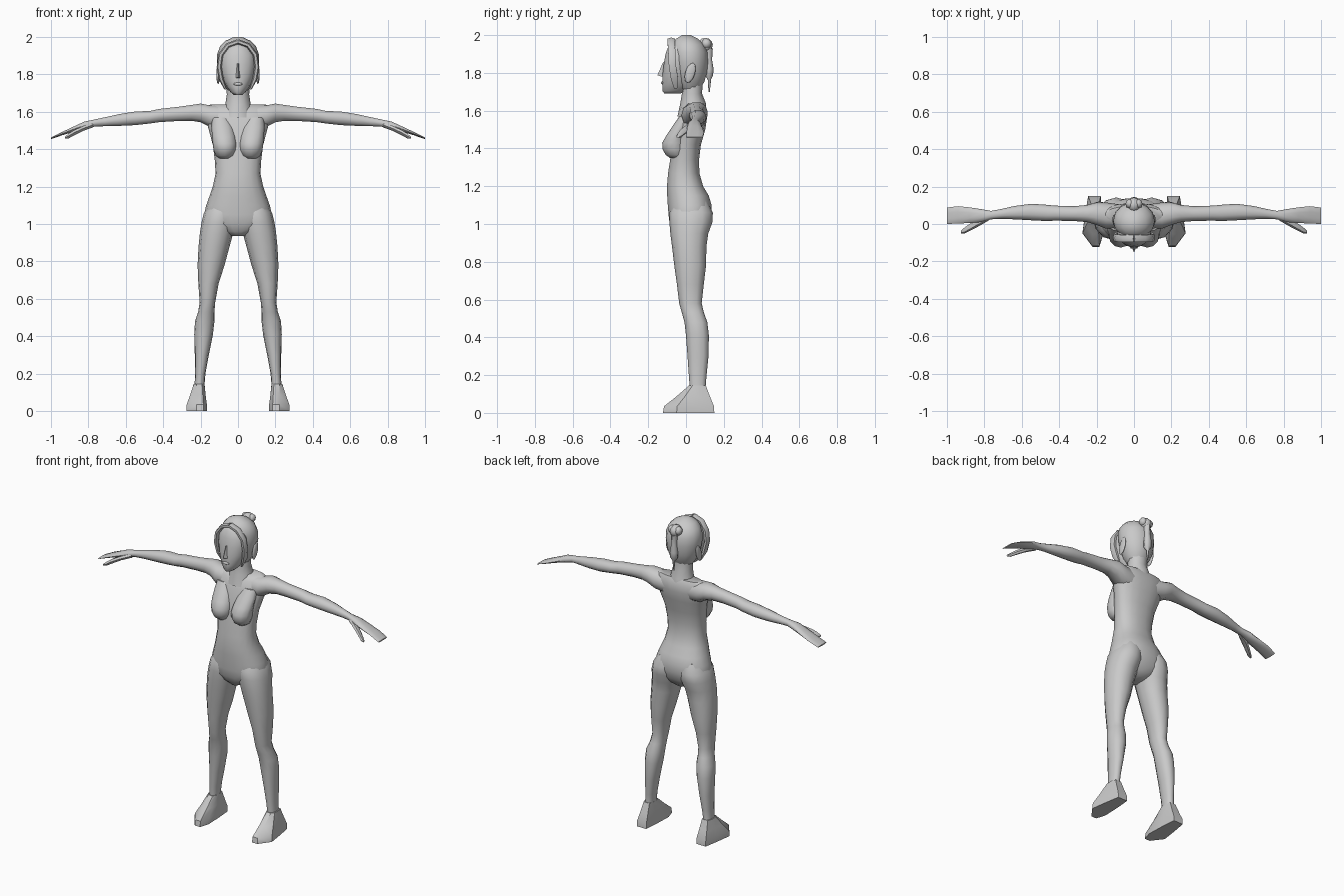
import bpy, bmesh, math
from mathutils import Vector

grey = bpy.data.materials.new("plain grey")
grey.diffuse_color = (0.588, 0.588, 0.588, 1)


def finish(ob, angle=50):
    ob.data.materials.append(grey)
    bpy.ops.object.select_all(action='DESELECT')
    ob.select_set(True)
    bpy.context.view_layer.objects.active = ob
    bpy.ops.object.shade_smooth_by_angle(angle=math.radians(angle))
    return ob


def skin(name, rings, side=1, angle=50):
    """Bridge equal-sized rings of points and cap both ends."""
    bm = bmesh.new()
    rows = [[bm.verts.new((p[0] * side, p[1], p[2])) for p in r] for r in rings]
    n = len(rows[0])
    for a, b in zip(rows, rows[1:]):
        for i in range(n):
            j = (i + 1) % n
            bm.faces.new((a[i], a[j], b[j], b[i]))
    bm.faces.new(rows[0])
    bm.faces.new(rows[-1])
    bmesh.ops.recalc_face_normals(bm, faces=bm.faces)
    me = bpy.data.meshes.new(name)
    bm.to_mesh(me)
    bm.free()
    ob = bpy.data.objects.new(name, me)
    bpy.context.collection.objects.link(ob)
    return finish(ob, angle)


def loft(name, axis, sections, n=12, power=2.0, side=1):
    """Sections are (position, a min, a max, b min, b max); a,b = x,y along z or y,z along x."""
    rings = []
    for t, a0, a1, b0, b1 in sections:
        ring = []
        for i in range(n):
            ang = 2 * math.pi * i / n
            c, s = math.cos(ang), math.sin(ang)
            a = (a0 + a1) / 2 + (a1 - a0) / 2 * math.copysign(abs(c) ** (2 / power), c)
            b = (b0 + b1) / 2 + (b1 - b0) / 2 * math.copysign(abs(s) ** (2 / power), s)
            ring.append((a, b, t) if axis == 'z' else (t, a, b))
        rings.append(ring)
    return skin(name, rings, side)


def column(name, sections, **kw):
    """Centred loft from (z, half width, front, back)."""
    return loft(name, 'z', [(z, -w, w, f, b) for z, w, f, b in sections], **kw)


def ball(name, centre, size, segs=10):
    bpy.ops.mesh.primitive_uv_sphere_add(segments=segs, ring_count=6, location=centre)
    ob = bpy.context.object
    ob.name = name
    ob.scale = size
    return finish(ob)


# torso and neck
column("torso", [
    (0.935, 0.035, -0.05, 0.07), (0.96, 0.10, -0.07, 0.10), (1.00, 0.175, -0.088, 0.125),
    (1.05, 0.182, -0.094, 0.138), (1.10, 0.170, -0.098, 0.137), (1.15, 0.152, -0.101, 0.122),
    (1.20, 0.135, -0.102, 0.092), (1.27, 0.120, -0.096, 0.072), (1.34, 0.124, -0.085, 0.070),
    (1.42, 0.134, -0.075, 0.080), (1.50, 0.155, -0.058, 0.103), (1.56, 0.172, -0.040, 0.112),
    (1.61, 0.178, -0.020, 0.110), (1.638, 0.150, 0.01, 0.095)], n=18, power=2.3)
column("neck", [
    (1.57, 0.09, -0.045, 0.11), (1.64, 0.068, -0.03, 0.105), (1.69, 0.060, -0.022, 0.085),
    (1.78, 0.062, -0.02, 0.09)])

# head: skull with hair volume, then the narrower face in front
column("skull", [
    (1.715, 0.055, -0.03, 0.075), (1.75, 0.080, -0.055, 0.098), (1.80, 0.100, -0.068, 0.113),
    (1.86, 0.111, -0.078, 0.119), (1.91, 0.111, -0.082, 0.115), (1.95, 0.096, -0.074, 0.098),
    (1.98, 0.066, -0.055, 0.066), (2.00, 0.022, -0.02, 0.025)], n=14)
column("face", [
    (1.690, 0.022, -0.115, -0.03), (1.705, 0.040, -0.127, 0.0), (1.735, 0.062, -0.127, 0.02),
    (1.765, 0.076, -0.127, 0.02), (1.80, 0.086, -0.125, 0.02), (1.85, 0.092, -0.119, 0.02),
    (1.90, 0.090, -0.110, 0.02), (1.94, 0.072, -0.095, 0.02), (1.965, 0.04, -0.075, 0.01)], n=14)
skin("nose", [[(-0.015, -0.118, 1.778), (0.015, -0.118, 1.778), (0, -0.152, 1.787)],
              [(-0.006, -0.113, 1.86), (0.006, -0.113, 1.86), (0, -0.122, 1.855)]])
ball("lips", (0, -0.123, 1.748), (0.024, 0.010, 0.009), 8)

for side, word in ((1, "left"), (-1, "right")):
    # hair lock framing the face
    path = [(0.0, -0.078, 1.975), (0.055, -0.078, 1.955), (0.092, -0.075, 1.905),
            (0.101, -0.072, 1.84), (0.090, -0.062, 1.775), (0.066, -0.055, 1.72)]
    rings = []
    for i, p in enumerate(path):
        d = Vector(path[min(i + 1, 5)]) - Vector(path[max(i - 1, 0)])
        out = Vector((-d.z, 0, d.x)).normalized()
        k = 0.006 if i == 5 else 0.013
        rings.append([Vector(p) + out * (k * math.cos(a)) + Vector((0, 1.7 * k * math.sin(a), 0))
                      for a in (math.pi / 3 * q for q in range(6))])
    skin(word + "_hair_lock", rings, side)
    ear = ball(word + "_ear", (0.106 * side, 0.022, 1.80), (0.010, 0.026, 0.055), 8)
    ear.rotation_euler.x = -0.3

    # bust
    loft(word + "_bust", 'z', [
        (1.350, 0.04, 0.10, -0.085, 0.0), (1.365, 0.022, 0.118, -0.107, 0.0),
        (1.395, 0.009, 0.131, -0.124, 0.0), (1.430, 0.008, 0.135, -0.126, 0.0),
        (1.470, 0.014, 0.139, -0.103, 0.0), (1.520, 0.025, 0.142, -0.070, 0.02),
        (1.570, 0.045, 0.140, -0.035, 0.04)], side=side)

    # arm tapering into a flat hand
    loft(word + "_arm", 'x', [
        (0.08, -0.02, 0.105, 1.50, 1.635), (0.15, -0.025, 0.115, 1.515, 1.637),
        (0.20, -0.005, 0.115, 1.542, 1.646), (0.25, 0.010, 0.102, 1.550, 1.638),
        (0.32, 0.016, 0.095, 1.549, 1.628), (0.42, 0.018, 0.098, 1.543, 1.617),
        (0.47, 0.016, 0.103, 1.536, 1.606), (0.55, 0.020, 0.108, 1.527, 1.603),
        (0.64, 0.025, 0.096, 1.523, 1.588), (0.71, 0.028, 0.080, 1.522, 1.572),
        (0.765, 0.025, 0.070, 1.520, 1.560), (0.82, 0.010, 0.080, 1.507, 1.549),
        (0.88, 0.005, 0.089, 1.492, 1.521), (0.94, 0.003, 0.095, 1.474, 1.493),
        (1.00, 0.0, 0.088, 1.454, 1.462)], n=10, power=2.2, side=side)
    loft(word + "_thumb", 'x', [
        (0.775, 0.020, 0.05, 1.515, 1.545), (0.83, -0.012, 0.035, 1.495, 1.525),
        (0.88, -0.038, 0.0, 1.470, 1.502), (0.905, -0.050, -0.018, 1.456, 1.485),
        (0.925, -0.052, -0.035, 1.455, 1.468)], n=6, side=side)

    # leg
    loft(word + "_leg", 'z', [
        (1.12, 0.02, 0.145, -0.06, 0.115), (1.06, 0.006, 0.182, -0.088, 0.142),
        (1.01, 0.010, 0.195, -0.088, 0.140), (0.95, 0.026, 0.204, -0.083, 0.118),
        (0.88, 0.045, 0.211, -0.074, 0.108), (0.78, 0.072, 0.216, -0.062, 0.106),
        (0.68, 0.104, 0.212, -0.048, 0.094), (0.58, 0.122, 0.205, -0.036, 0.083),
        (0.53, 0.126, 0.213, -0.022, 0.095), (0.48, 0.126, 0.230, -0.008, 0.113),
        (0.41, 0.134, 0.234, 0.000, 0.121), (0.30, 0.156, 0.231, 0.008, 0.119),
        (0.20, 0.174, 0.229, 0.015, 0.109), (0.13, 0.180, 0.233, 0.020, 0.103),
        (0.08, 0.180, 0.235, 0.020, 0.110)], power=2.2, side=side)

    # foot: wedge from sole outline to ankle
    sole = [(0.178, 0.15), (0.245, 0.15), (0.262, 0.05), (0.276, -0.05),
            (0.222, -0.122), (0.185, -0.122), (0.166, -0.06), (0.170, 0.05)]
    ankle = [(0.187, 0.105), (0.228, 0.105), (0.238, 0.075), (0.236, 0.035),
             (0.222, 0.016), (0.192, 0.016), (0.180, 0.035), (0.179, 0.075)]

    def blend(t, z):
        return [(a[0] + (b[0] - a[0]) * t, a[1] + (b[1] - a[1]) * t, z)
                for a, b in zip(sole, ankle)]
    skin(word + "_foot", [blend(0, 0), blend(0.04, 0.035), blend(0.5, 0.085), blend(1, 0.145)],
         side, 40)

    # side lobe of the bun
    ball(word + "_bun_lobe", (0.022 * side, 0.108, 1.955), (0.024, 0.026, 0.026), 8)

# bun with hanging tail
ball("bun", (0, 0.102, 1.948), (0.034, 0.040, 0.038))
column("hair_tail", [
    (1.93, 0.020, 0.09, 0.142), (1.87, 0.018, 0.10, 0.138), (1.82, 0.026, 0.10, 0.146),
    (1.785, 0.024, 0.10, 0.143), (1.765, 0.008, 0.115, 0.133), (1.70, 0.003, 0.119, 0.126)], n=8)
